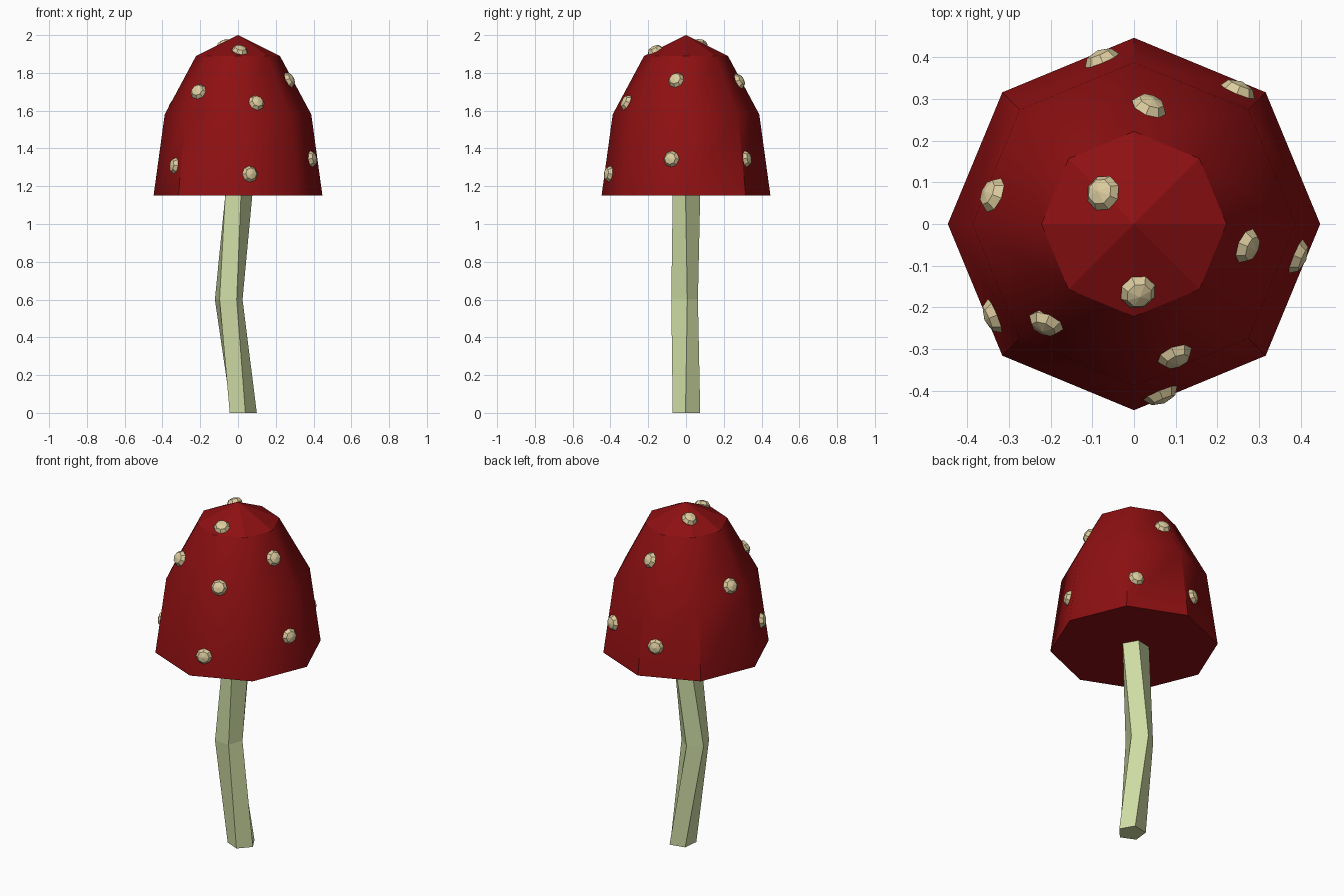
import bpy, bmesh, math
from mathutils import Vector, Matrix
from mathutils.bvhtree import BVHTree

default = bpy.data.objects.get("Cube")
if default:
    bpy.data.objects.remove(default)


def material(name, rgb):
    m = bpy.data.materials.new(name)
    m.use_nodes = True
    m.diffuse_color = (*rgb, 1)
    m.node_tree.nodes["Principled BSDF"].inputs["Base Color"].default_value = (*rgb, 1)
    return m


red = material("deep_red", (0.27, 0.005, 0.006))
green = material("pale_green", (0.62, 0.71, 0.37))
cream = material("cream", (0.71, 0.60, 0.34))


def add_object(name, bm, mat):
    bmesh.ops.recalc_face_normals(bm, faces=bm.faces)
    mesh = bpy.data.meshes.new(name)
    bm.to_mesh(mesh)
    mesh.materials.append(mat)
    obj = bpy.data.objects.new(name, mesh)
    bpy.context.collection.objects.link(obj)
    return obj


def ring(bm, sides, radius, centre, turn=0):
    verts = []
    for i in range(sides):
        a = math.radians(turn) + math.tau * i / sides
        verts.append(bm.verts.new(Vector(centre) + radius * Vector((math.cos(a), math.sin(a), 0))))
    return verts


def bridge(bm, low, high):
    n = len(low)
    return [bm.faces.new((low[i], low[(i + 1) % n], high[(i + 1) % n], high[i])) for i in range(n)]


# Stem: five-sided, bent and slightly twisted at the middle
bm = bmesh.new()
sections = [((0.023, 0.005, 0), 282), ((-0.05, -0.014, 0.6), 304), ((0.0, 0.005, 1.16), 282)]
rings = [ring(bm, 5, 0.077, c, t) for c, t in sections]
for low, high in zip(rings, rings[1:]):
    bridge(bm, low, high)
bm.faces.new(rings[0])
bm.faces.new(rings[-1])
add_object("stem", bm, green)

# Cap: eight-sided dome with a flat underside and a faceted tip
bm = bmesh.new()
rings = [ring(bm, 8, r, (0, 0, z)) for r, z in [(0.447, 1.15), (0.388, 1.58), (0.222, 1.89)]]
apex = bm.verts.new((0, 0, 2))
for low, high in zip(rings, rings[1:]):
    for face in bridge(bm, low, high):
        face.smooth = True
for i in range(8):
    bm.faces.new((rings[2][i], rings[2][(i + 1) % 8], apex))
bm.faces.new(rings[0])
for i in (1, 2, 3, 5):
    bm.edges.get((rings[0][i], rings[1][i])).smooth = False
for r in (rings[0], rings[2]):
    for i in range(8):
        bm.edges.get((r[i], r[(i + 1) % 8])).smooth = False
bmesh.ops.recalc_face_normals(bm, faces=bm.faces)
surface = BVHTree.FromBMesh(bm)
add_object("cap", bm, red)

# Spots: small flattened beads seated on the cap surface
spots = [
    (-0.075, 0.075, 1.95), (0.01, -0.165, 1.92), (0.275, -0.055, 1.765),
    (0.04, 0.29, 1.76), (-0.21, -0.235, 1.70), (0.10, -0.32, 1.645),
    (-0.35, 0.075, 1.63), (0.395, -0.08, 1.345), (0.25, 0.32, 1.345),
    (-0.08, 0.40, 1.32), (-0.345, -0.225, 1.31), (0.065, -0.41, 1.265),
]
for k, spot in enumerate(spots):
    point, normal, _, _ = surface.find_nearest(Vector(spot))
    turn = normal.to_track_quat('Z', 'Y').to_matrix().to_4x4()
    shape = Matrix.Translation(point) @ turn @ Matrix.Diagonal((1, 1, 0.62, 1))
    bm = bmesh.new()
    bmesh.ops.create_uvsphere(bm, u_segments=8, v_segments=4, radius=0.044, matrix=shape)
    add_object(f"spot_{k + 1}", bm, cream)
